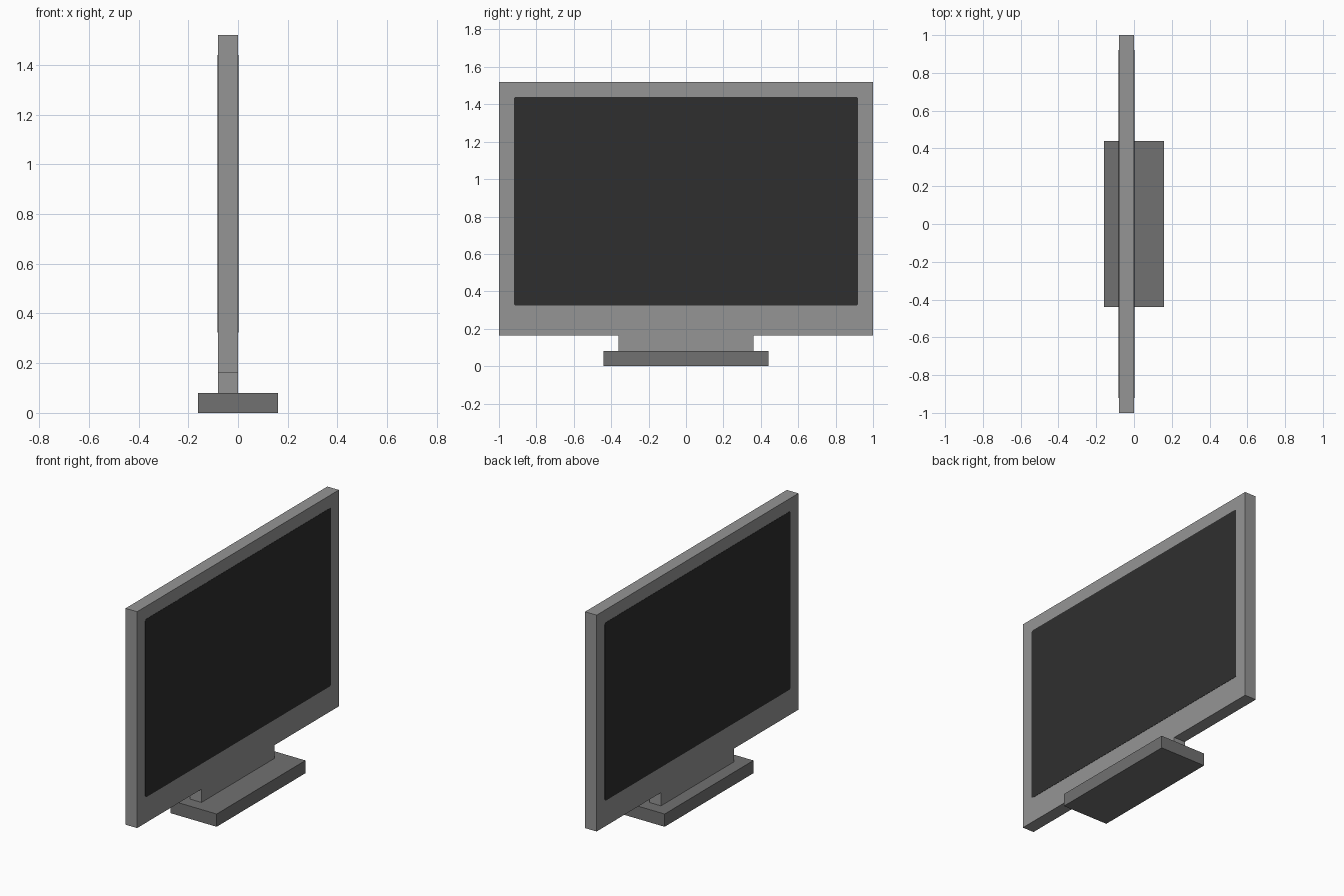
import bpy
import bmesh
import math

if "Cube" in bpy.data.objects:
    bpy.data.objects.remove(bpy.data.objects["Cube"])


def material(name, grey):
    m = bpy.data.materials.new(name)
    m.diffuse_color = (grey, grey, grey, 1.0)
    m.use_nodes = True
    m.node_tree.nodes["Principled BSDF"].inputs["Base Color"].default_value = m.diffuse_color
    return m


frame_grey = material("frame_grey", 0.30)
base_grey = material("dark_base_grey", 0.165)
screen_black = material("screen_black", 0.028)


def extrude_profile(name, profile, x0, x1, mat):
    """Solid made from a (y, z) outline swept along x."""
    bm = bmesh.new()
    face = bm.faces.new([bm.verts.new((x0, y, z)) for y, z in profile])
    moved = bmesh.ops.extrude_face_region(bm, geom=[face])["geom"]
    for v in moved:
        if isinstance(v, bmesh.types.BMVert):
            v.co.x = x1
    bmesh.ops.recalc_face_normals(bm, faces=bm.faces)
    mesh = bpy.data.meshes.new(name)
    bm.to_mesh(mesh)
    bm.free()
    mesh.materials.append(mat)
    obj = bpy.data.objects.new(name, mesh)
    bpy.context.collection.objects.link(obj)
    return obj


def rounded_rect(y, z0, z1, r, steps=3):
    corners = [(y - r, z1 - r, 0), (-y + r, z1 - r, 90),
               (-y + r, z0 + r, 180), (y - r, z0 + r, 270)]
    return [(cy + r * math.cos(math.radians(a + 90 * i / steps)),
             cz + r * math.sin(math.radians(a + 90 * i / steps)))
            for cy, cz, a in corners for i in range(steps + 1)]


# Frame and neck: one T-shaped slab
half = [(0.362, 0.08), (0.362, 0.163), (1.0, 0.163), (1.0, 1.52)]
outline = half + [(-y, z) for y, z in reversed(half)]
extrude_profile("frame_and_neck", outline, -0.08, 0.0, frame_grey)

# Foot
foot = [(-0.44, 0.0), (0.44, 0.0), (0.44, 0.08), (-0.44, 0.08)]
extrude_profile("foot", foot, -0.16, 0.16, base_grey)

# Thin dark screen plates on both faces of the slab
screen = rounded_rect(0.92, 0.323, 1.44, 0.012)
extrude_profile("front_screen", screen, -0.001, 0.0015, screen_black)
extrude_profile("rear_screen", screen, -0.0815, -0.079, screen_black)
